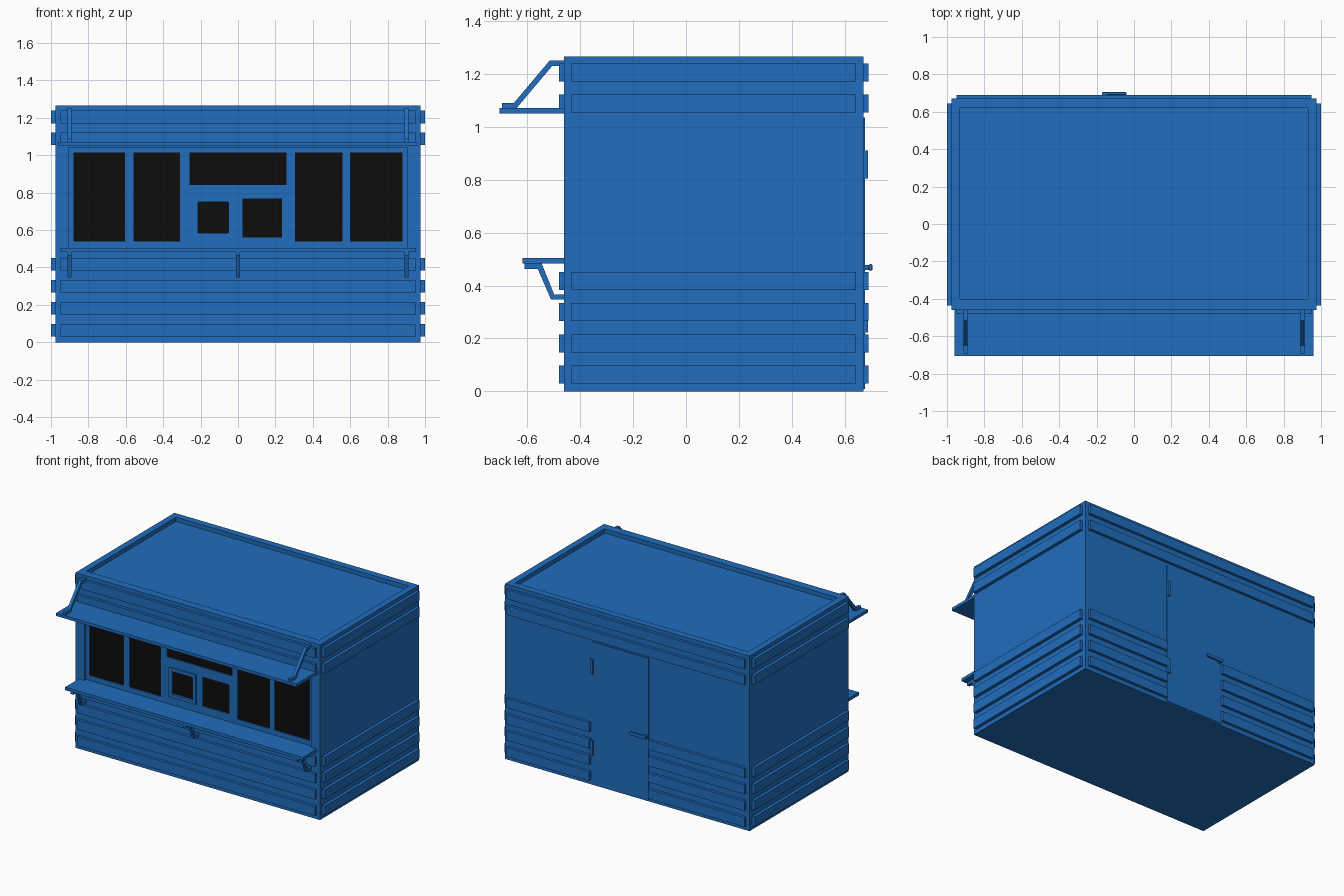
import bpy
import bmesh
from mathutils import Vector

if "Cube" in bpy.data.objects:
    bpy.data.objects.remove(bpy.data.objects["Cube"], do_unlink=True)


def material(name, color):
    m = bpy.data.materials.new(name)
    m.use_nodes = True
    m.diffuse_color = color
    m.node_tree.nodes["Principled BSDF"].inputs["Base Color"].default_value = color
    return m


BLUE = material("blue paint", (0.015, 0.155, 0.515, 1))
BLACK = material("black glass", (0.004, 0.004, 0.004, 1))


def finish(name, bm, mat):
    bmesh.ops.recalc_face_normals(bm, faces=bm.faces)
    mesh = bpy.data.meshes.new(name)
    bm.to_mesh(mesh)
    bm.free()
    mesh.materials.append(mat)
    ob = bpy.data.objects.new(name, mesh)
    bpy.context.collection.objects.link(ob)
    return ob


def box(name, xs, ys, zs, mat=BLUE):
    bm = bmesh.new()
    bmesh.ops.create_cube(bm, size=1)
    for v in bm.verts:
        v.co = Vector([(a + b) / 2 + c * (b - a)
                       for (a, b), c in zip((xs, ys, zs), v.co)])
    return finish(name, bm, mat)


def bracket(name, x, profile, width=0.022):
    """Extrude a side profile of (y, z) points across x."""
    bm = bmesh.new()
    face = bm.faces.new([bm.verts.new((x - width / 2, y, z)) for y, z in profile])
    side = bmesh.ops.extrude_face_region(bm, geom=[face])["geom"]
    bmesh.ops.translate(bm, vec=(width, 0, 0),
                        verts=[g for g in side if isinstance(g, bmesh.types.BMVert)])
    return finish(name, bm, BLUE)


def cut(target, xs, ys, zs):
    """Cut a box-shaped opening and discard the cutter."""
    cutter = box("cutter", xs, ys, zs)
    cutter.hide_render = True
    mod = target.modifiers.new("opening", "BOOLEAN")
    mod.operation = "DIFFERENCE"
    mod.solver = "EXACT"
    mod.object = cutter
    bpy.context.view_layer.objects.active = target
    bpy.ops.object.modifier_apply(modifier=mod.name)
    bpy.data.objects.remove(cutter, do_unlink=True)


# Main cabin with sunken roof and recessed front panel
W, FRONT, BACK, TOP = 0.977, -0.46, 0.67, 1.265
PANEL = FRONT + 0.02
body = box("cabin_body", (-W, W), (FRONT, BACK), (0, TOP))
cut(body, (-0.93, 0.93), (-0.40, 0.62), (TOP - 0.03, TOP + 0.1))
cut(body, (-0.905, 0.905), (FRONT - 0.1, PANEL), (0.505, 1.04))

# Sliding hatch frame
hatch = box("hatch_frame", (-0.24, -0.025), (PANEL - 0.008, PANEL), (0.56, 0.775))

# Windows: openings with glass set at the back
windows = {
    "outer_right_window": ((-0.88, -0.605), (0.54, 1.015)),
    "inner_right_window": ((-0.56, -0.31), (0.54, 1.015)),
    "top_window": ((-0.26, 0.26), (0.84, 1.015)),
    "hatch_window": ((-0.215, -0.05), (0.585, 0.75)),
    "serving_window": ((0.025, 0.235), (0.56, 0.77)),
    "inner_left_window": ((0.305, 0.56), (0.54, 1.015)),
    "outer_left_window": ((0.60, 0.88), (0.54, 1.015)),
}
GLASS = PANEL + 0.012
for name, (xs, zs) in windows.items():
    cut(body, xs, (FRONT - 0.1, GLASS), zs)
    if name == "hatch_window":
        cut(hatch, xs, (FRONT - 0.1, GLASS), zs)
    box(name, xs, (GLASS - 0.004, GLASS), zs, BLACK)

# Horizontal cladding slats, split around the door at the back
DOOR = (-0.172, 0.285)
for i, z in enumerate((0.03, 0.148, 0.266, 0.384, 1.054, 1.17)):
    zs = (z, z + 0.068)
    box(f"front_slat_{i}", (-0.95, 0.95), (FRONT - 0.02, FRONT), zs)
    for side, s in (("left", 1), ("right", -1)):
        box(f"{side}_slat_{i}", sorted((s * W, s)), (-0.435, 0.643), zs)
    if z > 1:
        box(f"back_slat_{i}", (-0.95, 0.95), (BACK, BACK + 0.02), zs)
    else:
        box(f"back_right_slat_{i}", (-0.95, DOOR[0] - 0.006), (BACK, BACK + 0.02), zs)
        box(f"back_left_slat_{i}", (DOOR[1] + 0.006, 0.95), (BACK, BACK + 0.02), zs)

# Awning and counter shelf
box("awning", (-0.96, 0.96), (-0.705, FRONT), (1.05, 1.071))
box("counter", (-0.95, 0.95), (-0.617, FRONT), (0.483, 0.505))

awning_arm = [(-0.46, 1.25), (-0.515, 1.25), (-0.65, 1.09), (-0.695, 1.09),
              (-0.695, 1.07), (-0.64, 1.07), (-0.505, 1.23), (-0.46, 1.23)]
counter_arm = [(-0.61, 0.483), (-0.61, 0.463), (-0.56, 0.463), (-0.51, 0.347),
               (-0.46, 0.347), (-0.46, 0.367), (-0.498, 0.367), (-0.545, 0.483)]
for side, x in (("right", -0.9), ("left", 0.9)):
    bracket(f"awning_bracket_{side}", x, awning_arm)
for side, x in (("right", -0.9), ("middle", 0), ("left", 0.9)):
    bracket(f"counter_bracket_{side}", x, counter_arm)

# Back door with hinges and lever handle
box("door", DOOR, (BACK, BACK + 0.006), (0.01, 1.035))
for side, z in (("lower", 0.222), ("upper", 0.805)):
    box(f"{side}_hinge", (0.265, 0.285), (BACK, BACK + 0.017), (z, z + 0.106))
box("handle_post", (-0.165, -0.145), (BACK, 0.692), (0.458, 0.478))
lever = box("handle_lever", (-0.172, -0.04), (0.69, 0.705), (0.456, 0.481))
bevel = lever.modifiers.new("rounded", "BEVEL")
bevel.width = 0.006
bevel.segments = 2
